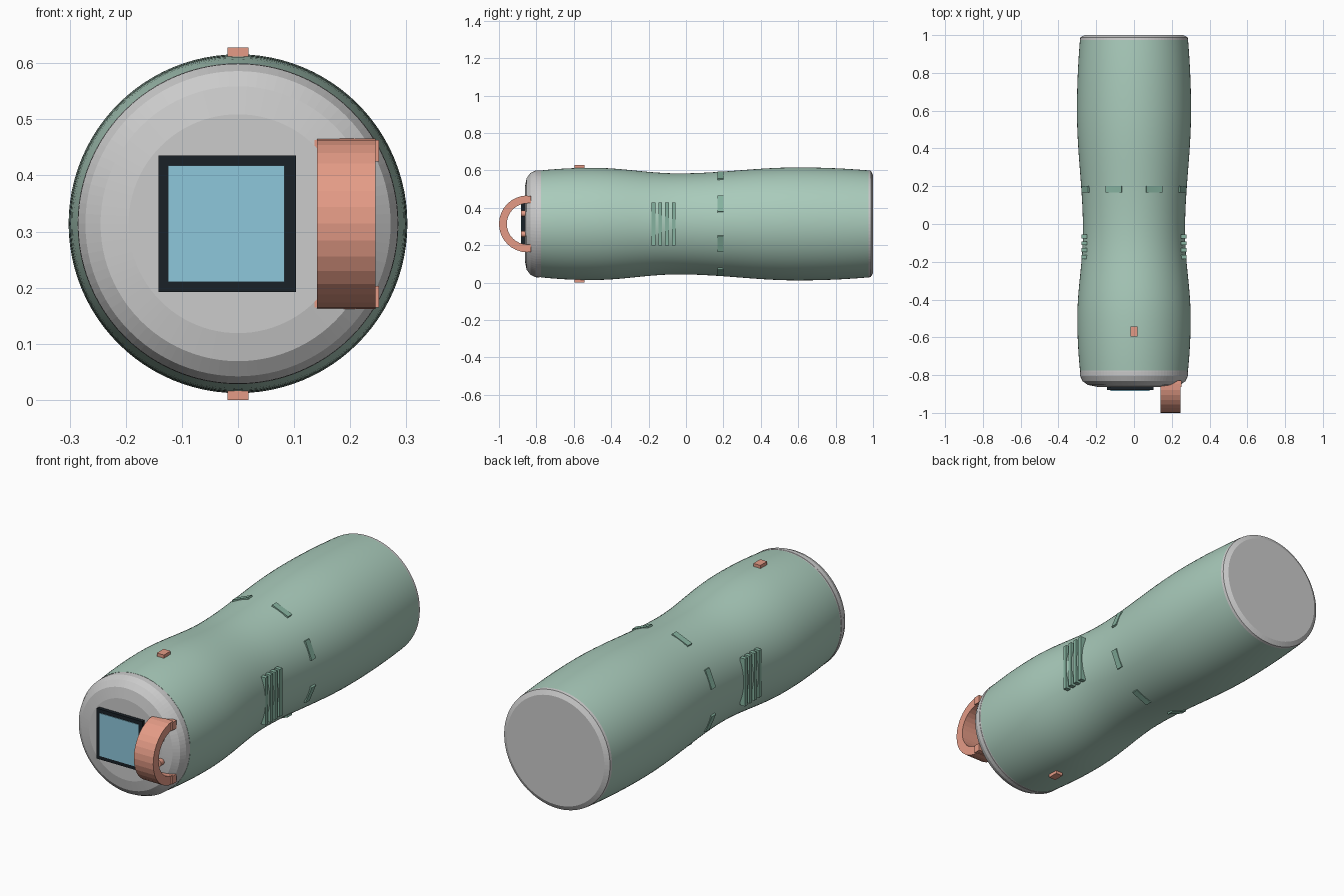
import bpy, bmesh, math
from mathutils import Matrix, Vector

if "Cube" in bpy.data.objects:
    bpy.data.objects.remove(bpy.data.objects["Cube"])

ZC = 0.314  # height of the long axis


def material(name, rgb):
    m = bpy.data.materials.new(name)
    m.diffuse_color = (*rgb, 1)
    m.use_nodes = True
    m.node_tree.nodes["Principled BSDF"].inputs["Base Color"].default_value = m.diffuse_color
    return m


GREEN = material("sage", (0.40, 0.60, 0.50))
DARK_GREEN = material("deep_sage", (0.24, 0.45, 0.35))
CORAL = material("coral", (0.78, 0.33, 0.24))
BLACK = material("ink", (0.01, 0.015, 0.02))
BLUE = material("screen_blue", (0.27, 0.57, 0.71))


def finish(name, bm, mat=None, smooth=None):
    bmesh.ops.recalc_face_normals(bm, faces=bm.faces[:])
    me = bpy.data.meshes.new(name)
    bm.to_mesh(me)
    bm.free()
    ob = bpy.data.objects.new(name, me)
    bpy.context.collection.objects.link(ob)
    if mat:
        me.materials.append(mat)
    if smooth:
        bpy.ops.object.select_all(action='DESELECT')
        ob.select_set(True)
        bpy.context.view_layer.objects.active = ob
        bpy.ops.object.shade_smooth_by_angle(angle=math.radians(smooth))
    return ob


def lathe(name, profile, mat=None, smooth=None, sides=96):
    """Revolve (y, radius) pairs about the long axis and close both ends."""
    bm = bmesh.new()
    rings = []
    for y, r in profile:
        rings.append([bm.verts.new((r * math.cos(a), y, ZC + r * math.sin(a)))
                      for a in (2 * math.pi * i / sides for i in range(sides))])
    for a, b in zip(rings, rings[1:]):
        for i in range(sides):
            j = (i + 1) % sides
            bm.faces.new((a[i], a[j], b[j], b[i]))
    bm.faces.new(rings[0])
    bm.faces.new(rings[-1])
    return finish(name, bm, mat, smooth)


def box(name, lo, hi, mat, spin=0.0):
    """Box between two corners, measured from the axis, then spun about it."""
    lo, hi = Vector(lo), Vector(hi)
    bm = bmesh.new()
    bmesh.ops.create_cube(bm, size=1)
    bm.transform(Matrix.Translation((0, 0, ZC)) @ Matrix.Rotation(spin, 4, 'Y')
                 @ Matrix.Translation((lo + hi) / 2)
                 @ Matrix.Diagonal((*(hi - lo), 1)))
    return finish(name, bm, mat)


# waisted body
def body_radius(y):
    if y < -0.5:
        return 0.300 - 0.014 * ((y + 0.5) / 0.275) ** 2
    if y > 0.6:
        return 0.302 - 0.016 * ((y - 0.6) / 0.375) ** 2
    a, b, ra, rb = (-0.5, -0.04, 0.300, 0.270) if y < -0.04 else (-0.04, 0.6, 0.270, 0.302)
    t = (y - a) / (b - a)
    return ra + (rb - ra) * (1 - math.cos(math.pi * t)) / 2


ys = [-0.775 + 1.75 * i / 40 for i in range(41)]
lathe("body", [(y, body_radius(y)) for y in ys], GREEN, smooth=30)

# end caps
lathe("front_rim", [(-0.787, 0.278), (-0.783, 0.285), (-0.774, 0.285), (-0.770, 0.278)])
lathe("front_cap", [(-0.862, 0.195), (-0.852, 0.245), (-0.832, 0.272),
                    (-0.805, 0.285), (-0.784, 0.286), (-0.778, 0.280)])
lathe("back_cap", [(0.970, 0.280), (0.975, 0.286), (0.988, 0.284), (1.0, 0.262)])

# screen on the front face
box("screen_frame", (-0.142, -0.880, -0.122), (0.103, -0.850, 0.122), BLACK)
box("screen", (-0.125, -0.883, -0.104), (0.083, -0.860, 0.104), BLUE)

# buttons behind the handle
for s in (-1, 1):
    bm = bmesh.new()
    bmesh.ops.create_cone(bm, cap_ends=True, segments=20, radius1=0.016, radius2=0.016,
                          depth=0.04,
                          matrix=Matrix.Translation((0.19, -0.863, ZC + 0.055 * s))
                          @ Matrix.Rotation(math.pi / 2, 4, 'X'))
    finish("button", bm, CORAL, smooth=30)

# half-ring handle
bm = bmesh.new()
sections = []
N = 16
for i in range(N + 1):
    a = math.pi * i / N
    sections.append([bm.verts.new((x, -0.848 - r * math.sin(a), ZC + r * math.cos(a)))
                     for x, r in ((0.141, 0.110), (0.245, 0.110),
                                  (0.245, 0.152), (0.141, 0.152))])
for p, q in zip(sections, sections[1:]):
    for k in range(4):
        m = (k + 1) % 4
        bm.faces.new((p[k], p[m], q[m], q[k]))
bm.faces.new(sections[0])
bm.faces.new(sections[-1])
finish("handle", bm, CORAL)

for s in (-1, 1):
    # handle feet
    z = sorted((s * 0.111, s * 0.149))
    box("handle_foot", (0.136, -0.862, z[0]), (0.251, -0.828, z[1]), CORAL)
    # clips above and below
    z = sorted((s * 0.285, s * 0.314))
    box("clip", (-0.019, -0.595, z[0]), (0.019, -0.543, z[1]), CORAL)
    # side grilles
    x = sorted((s * 0.250, s * 0.277))
    for k in range(4):
        y = -0.174 + 0.036 * k
        box("grille_bar", (x[0], y - 0.010, -0.115), (x[1], y + 0.010, 0.115), DARK_GREEN)

# ring of grip plates
for k in range(8):
    box("grip_plate", (0.262, 0.168, -0.046), (0.283, 0.200, 0.046), DARK_GREEN,
        spin=math.radians(22.5 + 45 * k))
